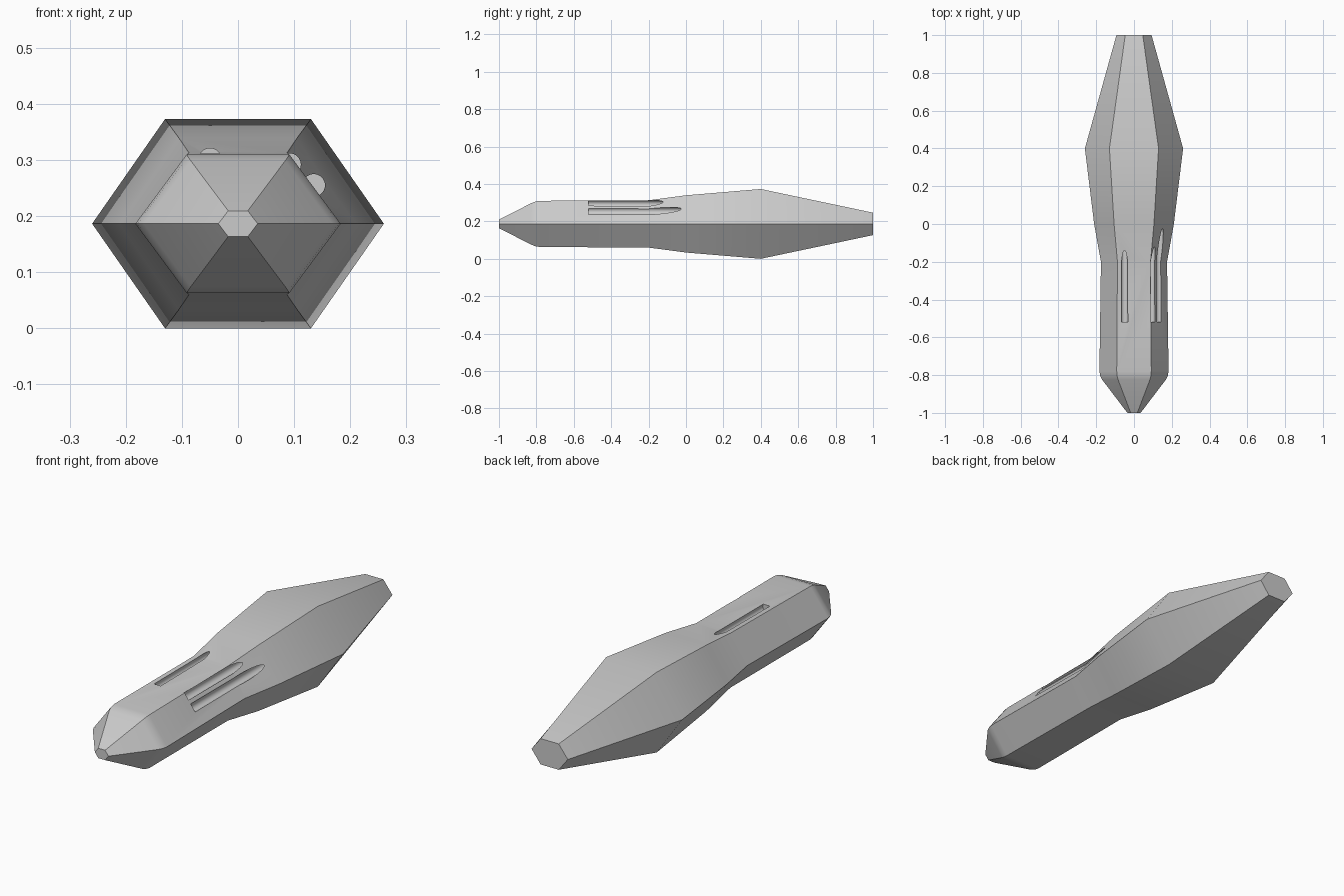
import bpy, bmesh, math

if "Cube" in bpy.data.objects:
    bpy.data.objects.remove(bpy.data.objects["Cube"])

CZ = 0.1865  # height of the long axis

# Body stations along y: (y, half width, half height)
STATIONS = [
    (-1.0, 0.035, 0.023), (-0.825, 0.168, 0.112), (-0.803, 0.179, 0.120),
    (-0.78, 0.183, 0.1235), (-0.2, 0.175, 0.1265), (0.0, 0.211, 0.153),
    (0.4, 0.26, 0.1865), (1.0, 0.093, 0.060),
]


def new_object(name, bm):
    bmesh.ops.recalc_face_normals(bm, faces=bm.faces)
    mesh = bpy.data.meshes.new(name)
    bm.to_mesh(mesh)
    bm.free()
    ob = bpy.data.objects.new(name, mesh)
    bpy.context.collection.objects.link(ob)
    return ob


# Hexagonal body lofted through the stations
bm = bmesh.new()
rings = []
for y, w, h in STATIONS:
    hexagon = [(w, 0), (w / 2, h), (-w / 2, h), (-w, 0), (-w / 2, -h), (w / 2, -h)]
    rings.append([bm.verts.new((x, y, CZ + z)) for x, z in hexagon])
for a, b in zip(rings, rings[1:]):
    for i in range(6):
        j = (i + 1) % 6
        bm.faces.new((a[i], a[j], b[j], b[i]))
bm.faces.new(rings[0])
bm.faces.new(rings[-1])
body = new_object("hexagonal_body", bm)

# Round cutters for the three long grooves: (x, z)
bm = bmesh.new()
Y0, Y1, R = -0.52, 0.03, 0.02
for x, z in [(-0.05, 0.301), (0.092, 0.292), (0.135, 0.255)]:
    ends = [[bm.verts.new((x + R * math.cos(t * math.tau / 32), y,
                           z + R * math.sin(t * math.tau / 32))) for t in range(32)]
            for y in (Y0, Y1)]
    for i in range(32):
        j = (i + 1) % 32
        bm.faces.new((ends[0][i], ends[0][j], ends[1][j], ends[1][i]))
    for ring in ends:
        bm.faces.new(ring)
cutter = new_object("groove_cutter", bm)
cutter.hide_render = True
cutter.display_type = 'WIRE'

mod = body.modifiers.new("grooves", 'BOOLEAN')
mod.operation = 'DIFFERENCE'
mod.solver = 'EXACT'
mod.object = cutter

# Apply the cut, then soften only the shallow angles
bpy.context.view_layer.objects.active = body
body.select_set(True)
bpy.ops.object.modifier_apply(modifier=mod.name)
bpy.data.objects.remove(cutter, do_unlink=True)
bpy.ops.object.shade_smooth_by_angle(angle=math.radians(20))
